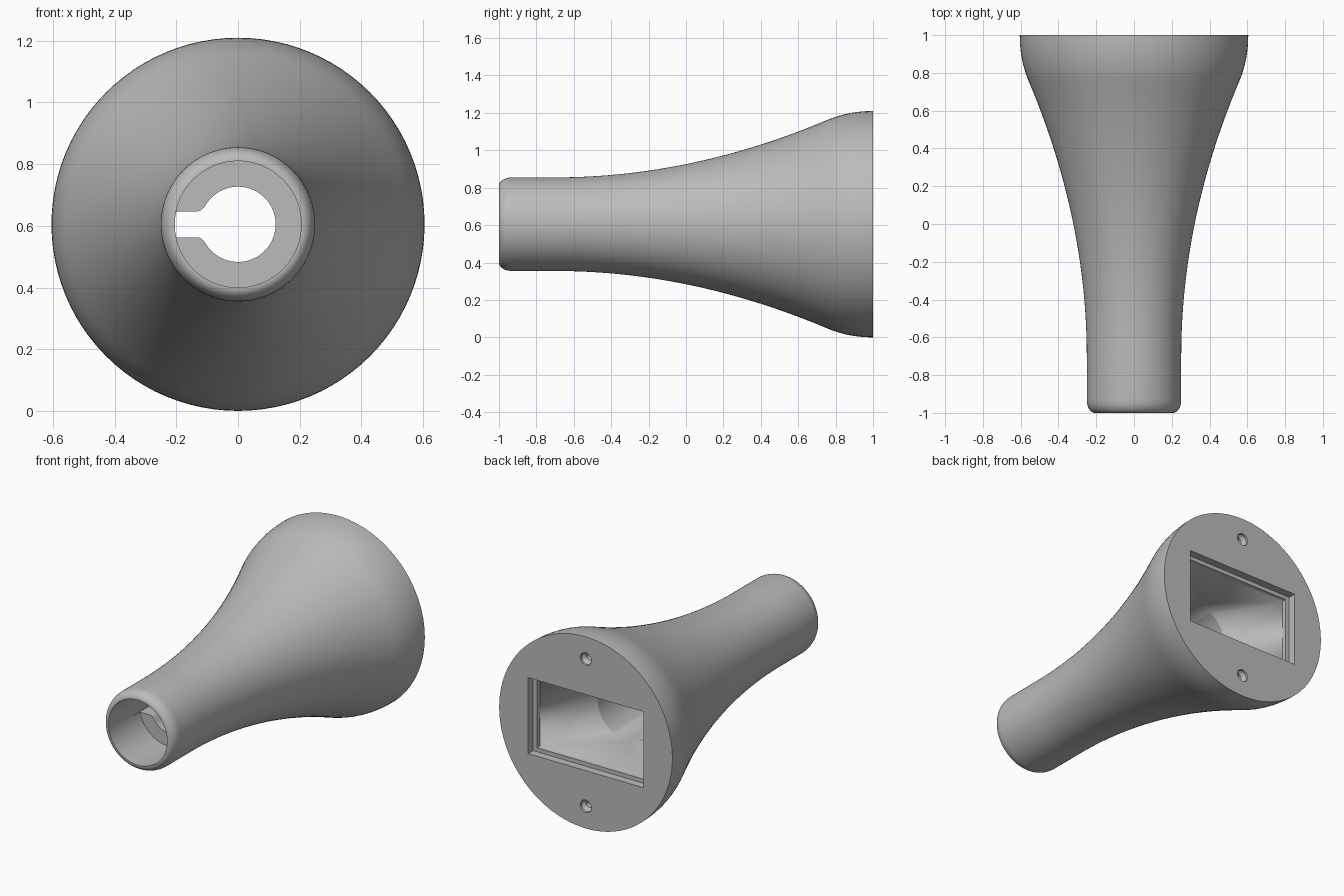
import bpy
import bmesh
from math import sin, cos, pi, radians, atan2

cube = bpy.data.objects.get("Cube")
if cube:
    bpy.data.objects.remove(cube, do_unlink=True)

AXIS_Z = 0.605
SEG = 96

grey = bpy.data.materials.new("plain_grey")
grey.use_nodes = True
grey.diffuse_color = (0.5, 0.5, 0.5, 1)
grey.node_tree.nodes["Principled BSDF"].inputs["Base Color"].default_value = grey.diffuse_color


def circle(r, x=0.0, z=0.0, n=SEG):
    return [(x + r * cos(2 * pi * i / n), z + r * sin(2 * pi * i / n)) for i in range(n)]


def rect(w, h):
    return [(w, h), (-w, h), (-w, -h), (w, -h)]


def bridge(bm, a, b):
    """Join two loops of equal size, or a loop and four corners, with faces."""
    n, m = len(a), len(b)
    if n == m:
        for i in range(n):
            bm.faces.new((a[i], a[(i + 1) % n], b[(i + 1) % n], b[i]))
        return
    quarter = n // m
    for c in range(m):
        for i in range(c * quarter, (c + 1) * quarter):
            bm.faces.new((a[i], a[(i + 1) % n], b[c]))
        bm.faces.new((a[(c + 1) * quarter % n], b[(c + 1) % m], b[c]))


def loft(name, sections):
    """Closed solid through (y, outline) sections; outlines lie in the xz plane."""
    bm = bmesh.new()
    loops = [[bm.verts.new((x, y, z + AXIS_Z)) for x, z in pts] for y, pts in sections]
    for a, b in zip(loops, loops[1:]):
        bridge(bm, a, b)
    bm.faces.new(loops[0])
    bm.faces.new(loops[-1])
    bmesh.ops.recalc_face_normals(bm, faces=bm.faces)
    mesh = bpy.data.meshes.new(name)
    bm.to_mesh(mesh)
    bm.free()
    mesh.materials.append(grey)
    obj = bpy.data.objects.new(name, mesh)
    bpy.context.scene.collection.objects.link(obj)
    return obj


# Outer profile: rounded nose, flaring handle, rounded rim
profile = []
for i in range(9):
    t = pi / 2 * i / 8
    profile.append((-0.93 - 0.07 * cos(t), 0.208 + 0.042 * sin(t)))
for i in range(25):
    y = -0.7 + 1.46 * i / 24
    profile.append((y, 0.25 + 0.145 * (y + 0.7) ** 2))
for i in range(1, 11):
    t = i / 10
    y = (1 - t) ** 2 * 0.76 + 2 * t * (1 - t) * 0.87 + t * t
    profile.append((y, 0.559 + 0.046 * (1 - (1 - t) ** 2)))
body = loft("flared_handle_body", [(y, circle(r)) for y, r in profile])

# Front socket
BORE = 0.205
socket = loft("socket_cutter", [(-1.1, circle(BORE)), (-0.69, circle(BORE))])

# Round hole with a side slot through the inner wall
HOLE = 0.122
upper = [(-BORE, 0.042), (-0.13, 0.042), (-0.119, 0.046), (-0.112, 0.053)]
start = atan2(0.062, -0.105)
arc = [(HOLE * cos(start * (1 - 2 * i / 64)), HOLE * sin(start * (1 - 2 * i / 64)))
       for i in range(65)]
keyhole = upper + arc + [(x, -z) for x, z in reversed(upper)]
slot = loft("keyhole_cutter", [(-0.75, keyhole), (-0.5, keyhole)])

# Rear bore widening into a stepped rectangular window
cavity = loft("cavity_cutter", [
    (-0.59, circle(BORE)), (0.59, circle(BORE)),
    (0.92, rect(0.375, 0.215)), (0.95, rect(0.375, 0.215)),
    (0.95, rect(0.402, 0.24)), (1.1, rect(0.402, 0.24))])

# Countersunk screw holes above and below the window
screws = [loft("screw_cutter", [(y, circle(r, 0, z, 32)) for y, r in
                                ((0.8, 0.02), (0.965, 0.02), (0.985, 0.039), (1.1, 0.039))])
          for z in (-0.465, 0.465)]

# Cut everything out of the body
bpy.context.view_layer.objects.active = body
for cutter in [socket, slot, cavity] + screws:
    cutter.hide_render = True
    mod = body.modifiers.new("cut", 'BOOLEAN')
    mod.operation = 'DIFFERENCE'
    mod.solver = 'EXACT'
    mod.object = cutter
    bpy.ops.object.modifier_apply(modifier=mod.name)
    bpy.data.objects.remove(cutter, do_unlink=True)

bpy.ops.object.select_all(action='DESELECT')
body.select_set(True)
bpy.ops.object.shade_smooth_by_angle(angle=radians(25))
